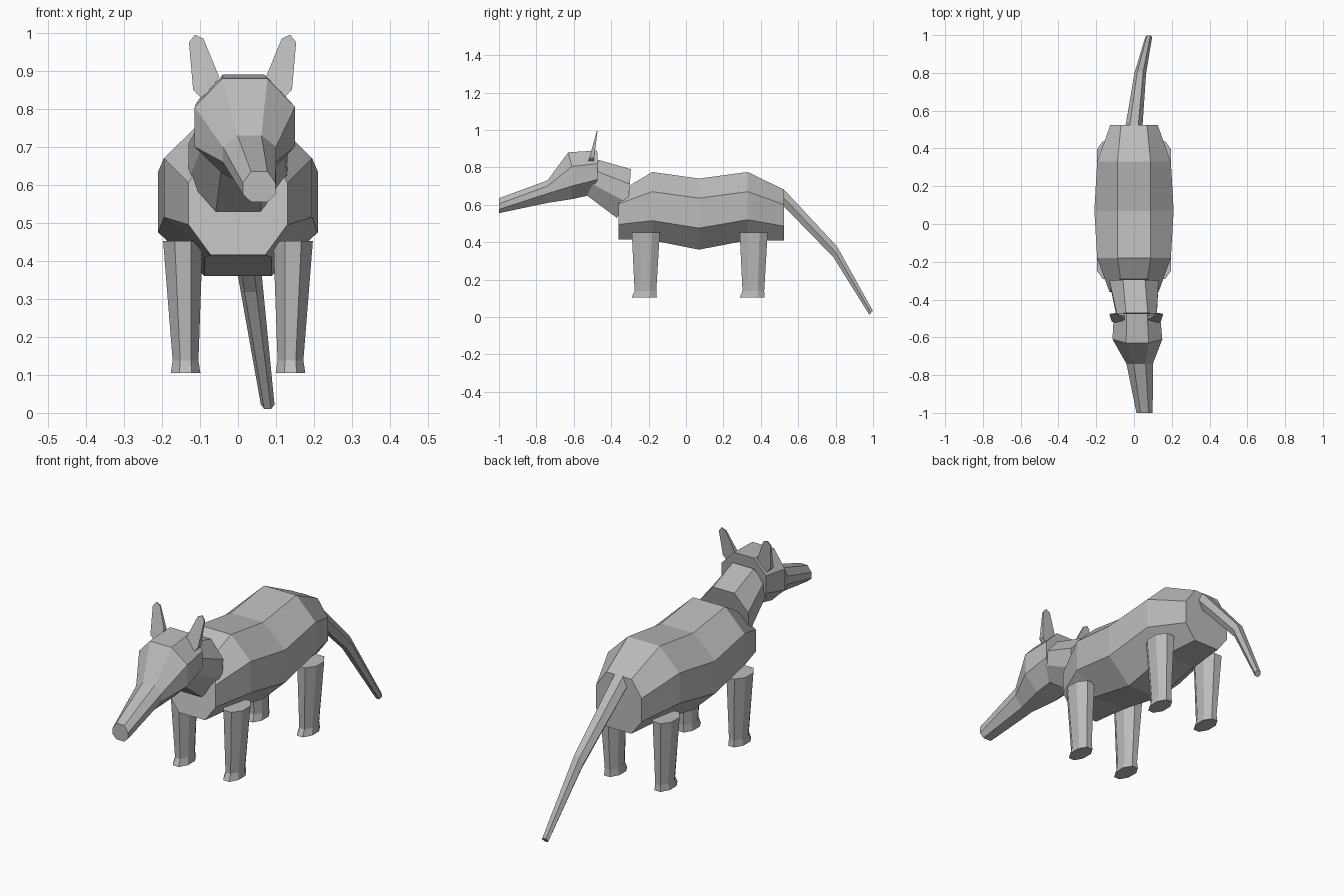
import bpy, bmesh, math
from mathutils import Vector

old = bpy.data.objects.get("Cube")
if old:
    bpy.data.objects.remove(old, do_unlink=True)

grey = bpy.data.materials.new("plain grey")
grey.use_nodes = True
tone = (0.5, 0.5, 0.5, 1)
grey.diffuse_color = tone
grey.node_tree.nodes["Principled BSDF"].inputs["Base Color"].default_value = tone


def loft(name, rings):
    """Skin a closed, flat-shaded tube through matching rings of points."""
    bm = bmesh.new()
    loops = [[bm.verts.new(p) for p in ring] for ring in rings]
    n = len(loops[0])
    for a, b in zip(loops, loops[1:]):
        for i in range(n):
            j = (i + 1) % n
            bm.faces.new((a[i], a[j], b[j], b[i]))
    bm.faces.new(loops[0])
    bm.faces.new(loops[-1])
    bmesh.ops.recalc_face_normals(bm, faces=bm.faces)
    mesh = bpy.data.meshes.new(name)
    bm.to_mesh(mesh)
    bm.free()
    mesh.materials.append(grey)
    obj = bpy.data.objects.new(name, mesh)
    bpy.context.collection.objects.link(obj)
    return obj


def octagon(x, half, y, z, flat=0.45):
    """Eight-sided section: y and z run top, upper, lower, bottom."""
    widths = (flat * half, half, half, flat * half)
    side = list(zip(widths, y, z))
    right = [(x + w, b, c) for w, b, c in side]
    left = [(x - w, b, c) for w, b, c in reversed(side)]
    return right + left


def upright(y):
    return (y, y, y, y)


# Body with raised shoulders and hips
loft("body", [
    octagon(0, 0.13, (-0.29, -0.36, -0.36, -0.36), (0.71, 0.605, 0.495, 0.415), 0.55),
    octagon(0, 0.195, upright(-0.18), (0.775, 0.67, 0.515, 0.41)),
    octagon(0, 0.21, upright(0.07), (0.74, 0.635, 0.475, 0.36), 0.42),
    octagon(0, 0.195, upright(0.33), (0.775, 0.67, 0.52, 0.41)),
    octagon(0, 0.125, upright(0.525), (0.68, 0.60, 0.485, 0.41), 0.55),
])

# Neck rising to the head
loft("neck", [
    octagon(0, 0.13, (-0.295, -0.30, -0.31, -0.37), (0.79, 0.71, 0.61, 0.53)),
    octagon(0.015, 0.105, (-0.47, -0.48, -0.50, -0.53), (0.84, 0.78, 0.71, 0.65), 0.55),
])

# Head and long snout, turned a little to its left
loft("head", [
    octagon(0.015, 0.122, (-0.475, -0.472, -0.472, -0.52), (0.89, 0.82, 0.735, 0.65)),
    octagon(0.018, 0.132, (-0.63, -0.61, -0.61, -0.61), (0.88, 0.805, 0.70, 0.63)),
    octagon(0.03, 0.07, upright(-0.74), (0.73, 0.70, 0.66, 0.61)),
    octagon(0.056, 0.043, upright(-1.0), (0.635, 0.605, 0.575, 0.555), 0.5),
])

# Thin pointed ears leaning back
outline = [(0.10, 0.82), (0.13, 0.85), (0.141, 0.975), (0.125, 0.995),
           (0.103, 0.985), (0.062, 0.885)]
for side, label in ((1, "left"), (-1, "right")):
    sheets = []
    for thick in (-0.5, 0.5):
        sheet = []
        for x, z in outline:
            rise = (z - 0.82) / 0.175
            depth = thick * (0.03 - 0.026 * rise)
            sheet.append((0.012 + side * x, -0.51 + 0.035 * rise + depth, z))
        sheets.append(sheet)
    loft(label + "_ear", sheets)

# Tapering six-sided tail
path = [Vector((0, 0.518, 0.642)), Vector((0.033, 0.798, 0.348)),
        Vector((0.078, 0.99, 0.022))]
tilts = [Vector((0, 0.1, 1)), Vector((0, 0.3, 1)), Vector((0, 0.6, 0.8))]
sizes = [(0.045, 0.048), (0.031, 0.036), (0.018, 0.017)]
tail = []
for centre, tilt, (wide, tall) in zip(path, tilts, sizes):
    up = tilt.normalized()
    tail.append([centre + Vector((wide * math.cos(a), 0, 0)) + up * tall * math.sin(a)
                 for a in (math.radians(60 * k) for k in range(6))])
loft("tail", tail)

# Four tapered legs with slightly flared feet: z, x, y offset, half sizes
profile = [(0.452, 0.145, 0, 0.052, 0.075),
           (0.138, 0.138, -0.002, 0.034, 0.058),
           (0.105, 0.138, -0.008, 0.039, 0.067)]
for end, base in (("front", -0.215), ("back", 0.362)):
    for side, label in ((1, "left"), (-1, "right")):
        rings = []
        for z, x, shift, rx, ry in profile:
            ring = []
            for k in range(8):
                a = math.radians(22.5 + 45 * k)
                stretch = 1 / math.cos(math.radians(22.5))
                ring.append((side * x + rx * stretch * math.cos(a),
                             base + shift + ry * stretch * math.sin(a), z))
            rings.append(ring)
        loft(f"{end}_{label}_leg", rings)
